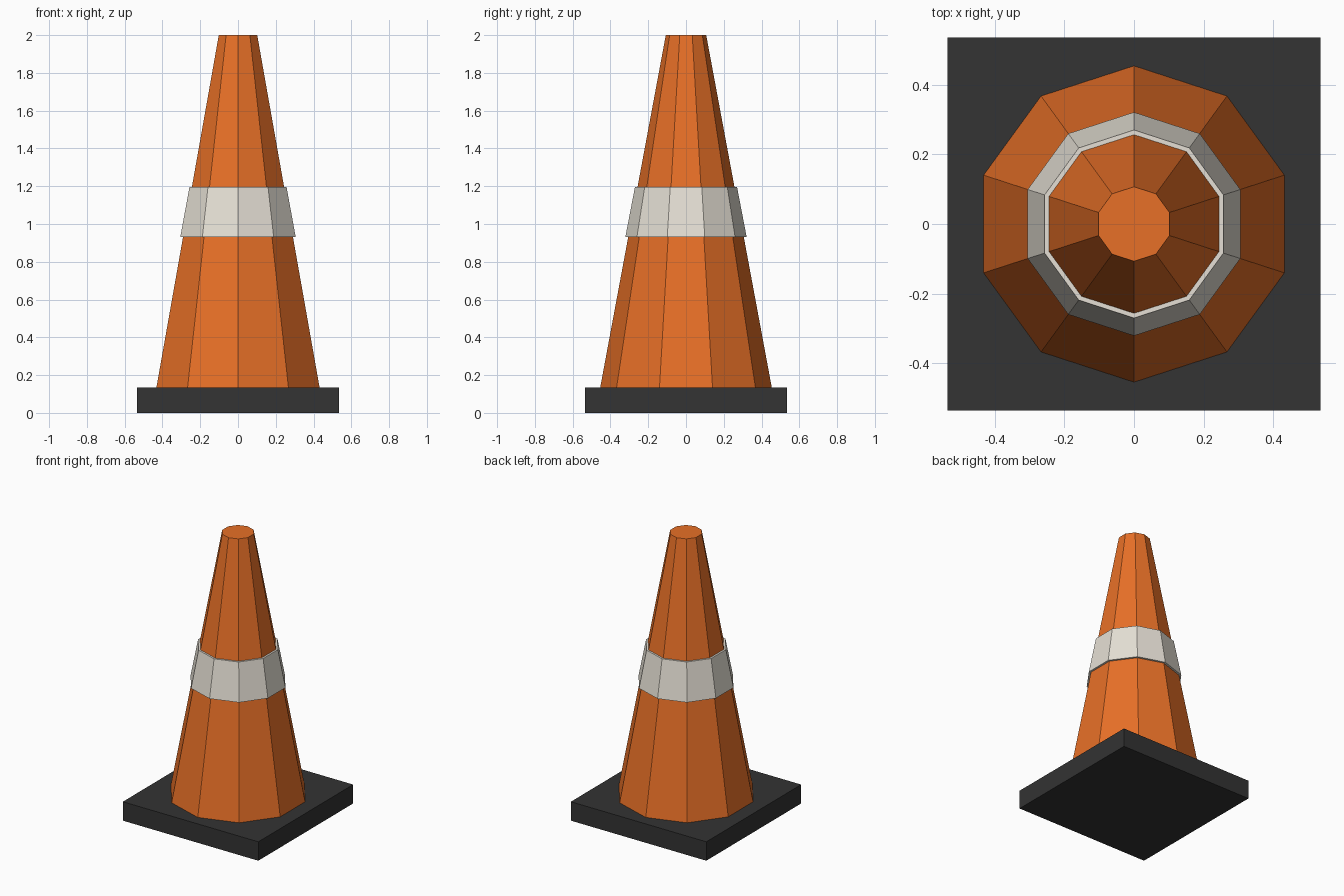
import bpy

cube = bpy.data.objects.get("Cube")
if cube:
    bpy.data.objects.remove(cube, do_unlink=True)


def make_material(name, rgb):
    mat = bpy.data.materials.new(name)
    mat.use_nodes = True
    color = (*rgb, 1.0)
    mat.diffuse_color = color
    mat.node_tree.nodes["Principled BSDF"].inputs["Base Color"].default_value = color
    return mat


def finish(name, mat):
    obj = bpy.context.object
    obj.name = name
    obj.data.name = name
    obj.data.materials.append(mat)
    return obj


def frustum(name, mat, r_bottom, r_top, z_bottom, z_top):
    # Ten flat sides with a corner pointing along +y and -y
    bpy.ops.mesh.primitive_cone_add(
        vertices=10, radius1=r_bottom, radius2=r_top, depth=z_top - z_bottom,
        location=(0, 0, (z_bottom + z_top) / 2))
    return finish(name, mat)


orange = make_material("orange plastic", (0.80, 0.16, 0.02))
pale = make_material("pale reflective band", (0.78, 0.74, 0.66))
black = make_material("black rubber", (0.033, 0.033, 0.033))

BASE_HALF = 0.535
BASE_TOP = 0.135

# Square foot
bpy.ops.mesh.primitive_cube_add(size=1, location=(0, 0, BASE_TOP / 2))
base = finish("base", black)
base.scale = (2 * BASE_HALF, 2 * BASE_HALF, BASE_TOP)
bpy.ops.object.transform_apply(location=False, rotation=False, scale=True)

# Tapered body and the raised band around it
frustum("cone_body", orange, 0.454, 0.107, BASE_TOP, 2.0)
frustum("reflective_band", pale, 0.321, 0.27, 0.932, 1.197)
